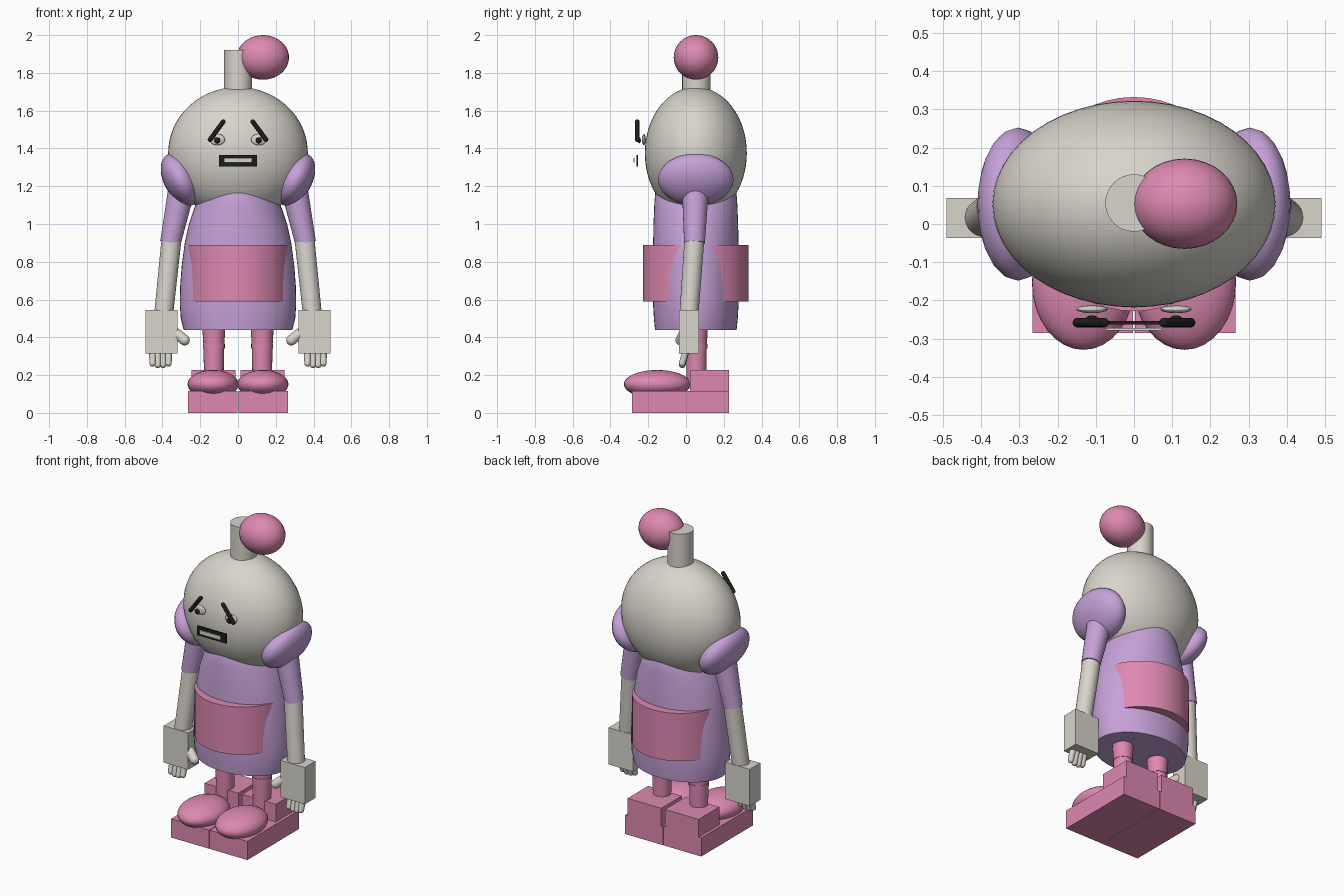
import bpy, bmesh, math
from mathutils import Vector, Matrix

if "Cube" in bpy.data.objects:
    bpy.data.objects.remove(bpy.data.objects["Cube"])


def material(name, rgb):
    m = bpy.data.materials.new(name)
    m.diffuse_color = (*rgb, 1)
    m.use_nodes = True
    m.node_tree.nodes["Principled BSDF"].inputs["Base Color"].default_value = m.diffuse_color
    return m


GREY = material("warm_grey", (0.69, 0.66, 0.60))
PINK = material("pink", (0.73, 0.25, 0.44))
PURPLE = material("lilac", (0.57, 0.36, 0.69))
BLACK = material("black", (0.012, 0.012, 0.012))


def finish(name, bm, mat, smooth=True):
    bmesh.ops.recalc_face_normals(bm, faces=bm.faces)
    me = bpy.data.meshes.new(name)
    bm.to_mesh(me)
    bm.free()
    me.materials.append(mat)
    ob = bpy.data.objects.new(name, me)
    bpy.context.collection.objects.link(ob)
    if smooth:
        bpy.context.view_layer.objects.active = ob
        ob.select_set(True)
        bpy.ops.object.shade_smooth_by_angle(angle=math.radians(40))
        ob.select_set(False)
    return ob


def ellipsoid(name, loc, radii, mat, tilt=0, seg=32, rings=20):
    bm = bmesh.new()
    bmesh.ops.create_uvsphere(bm, u_segments=seg, v_segments=rings, radius=1)
    m = Matrix.Translation(loc) @ Matrix.Rotation(tilt, 4, 'Y') @ Matrix.Diagonal((*radii, 1))
    bmesh.ops.transform(bm, matrix=m, verts=bm.verts)
    return finish(name, bm, mat)


def box(name, lo, hi, mat):
    bm = bmesh.new()
    bmesh.ops.create_cube(bm, size=1)
    lo, hi = Vector(lo), Vector(hi)
    size = [abs(c) for c in hi - lo]
    m = Matrix.Translation((lo + hi) / 2) @ Matrix.Diagonal((*size, 1))
    bmesh.ops.transform(bm, matrix=m, verts=bm.verts)
    return finish(name, bm, mat, False)


def tube(name, a, b, r1, r2, mat, seg=24, round_end=False):
    """Tapered cylinder from a to b, optionally with ball ends."""
    a, b = Vector(a), Vector(b)
    rot = (b - a).to_track_quat('Z', 'Y').to_matrix().to_4x4()
    bm = bmesh.new()
    bmesh.ops.create_cone(bm, cap_ends=True, segments=seg, radius1=r1, radius2=r2,
                          depth=(b - a).length, matrix=Matrix.Translation((a + b) / 2) @ rot)
    if round_end:
        for p, r in ((a, r1), (b, r2)):
            bmesh.ops.create_uvsphere(bm, u_segments=seg, v_segments=10, radius=r,
                                      matrix=Matrix.Translation(p) @ rot)
    return finish(name, bm, mat)


def loft(name, sections, mat, cy=0.052, seg=48):
    """Stack of elliptical sections (z, rx, ry)."""
    bm = bmesh.new()
    rings = []
    for z, rx, ry in sections:
        rings.append([bm.verts.new((rx * math.cos(t), cy + ry * math.sin(t), z))
                      for t in (2 * math.pi * i / seg for i in range(seg))])
    for lo, hi in zip(rings, rings[1:]):
        for i in range(seg):
            j = (i + 1) % seg
            bm.faces.new((lo[i], lo[j], hi[j], hi[i]))
    bm.faces.new(rings[0])
    bm.faces.new(rings[-1])
    return finish(name, bm, mat)


# Head, stem and bobble
ellipsoid("head", (0, 0.052, 1.375), (0.37, 0.27, 0.35), GREY, seg=48, rings=32)
tube("stem", (0, 0.055, 1.65), (0, 0.055, 1.92), 0.075, 0.075, GREY, 32)
ellipsoid("bobble", (0.132, 0.053, 1.882), (0.138, 0.118, 0.118), PINK)

# Dress and the band that pokes through it as front and back panels
loft("dress", [(0.44, 0.288, 0.216), (0.50, 0.303, 0.222), (0.57, 0.308, 0.226),
               (0.66, 0.307, 0.228), (0.78, 0.298, 0.228), (0.90, 0.282, 0.226),
               (1.00, 0.260, 0.224), (1.10, 0.226, 0.220), (1.18, 0.185, 0.214),
               (1.24, 0.14, 0.18)], PURPLE)
loft("apron_band", [(0.59, 0.277, 0.28), (0.89, 0.277, 0.28)], PINK)

# Mouth and teeth
box("mouth", (-0.10, -0.263, 1.305), (0.10, -0.254, 1.364), BLACK)
box("teeth", (-0.073, -0.279, 1.325), (0.073, -0.272, 1.350), GREY)

for s, side in ((-1, "left"), (1, "right")):
    # Eyes and brows
    ellipsoid(f"eye_{side}", (s * 0.11, -0.223, 1.447), (0.041, 0.010, 0.030), GREY, seg=24, rings=12)
    ellipsoid(f"pupil_{side}", (s * 0.11, -0.247, 1.443), (0.016, 0.008, 0.016), BLACK, seg=16, rings=10)
    tube(f"brow_{side}", (s * 0.148, -0.258, 1.447), (s * 0.078, -0.258, 1.542),
         0.0125, 0.0125, BLACK, 12, True)

    # Shoulder puff, sleeve and forearm
    ellipsoid(f"shoulder_{side}", (s * 0.303, 0.052, 1.235), (0.09, 0.2, 0.15), PURPLE, s * math.radians(28), 24, 16)
    tube(f"sleeve_{side}", (s * 0.295, 0.05, 1.20), (s * 0.358, 0.045, 0.90), 0.072, 0.055, PURPLE)
    tube(f"forearm_{side}", (s * 0.350, 0.046, 0.94), (s * 0.396, 0.014, 0.50), 0.053, 0.050, GREY)

    # Hand, thumb and fingers
    box(f"hand_{side}", (s * 0.32, -0.037, 0.315), (s * 0.49, 0.068, 0.546), GREY)
    tube(f"thumb_{side}", (s * 0.325, -0.01, 0.42), (s * 0.283, -0.028, 0.385), 0.028, 0.028, GREY, 16, True)
    for i, (x, z) in enumerate(((0.452, 0.262), (0.425, 0.254), (0.397, 0.254), (0.368, 0.262))):
        tube(f"finger_{side}_{i + 1}", (s * x, 0.0, 0.33), (s * x, -0.02, z), 0.019, 0.017, GREY, 12, True)

    # Leg with a sock band
    x = s * 0.128
    tube(f"thigh_{side}", (x, 0.055, 0.355), (x, 0.055, 0.50), 0.055, 0.064, PINK)
    tube(f"sock_band_{side}", (x, 0.055, 0.342), (x, 0.055, 0.366), 0.058, 0.058, PINK)
    tube(f"shin_{side}", (x, 0.055, 0.15), (x, 0.055, 0.35), 0.051, 0.055, PINK)

    # Shoe: sole, heel and rounded toe
    box(f"sole_{side}", (s * 0.002, -0.285, 0), (s * 0.265, 0.227, 0.117), PINK)
    box(f"heel_{side}", (s * 0.013, 0.022, 0.11), (s * 0.247, 0.227, 0.228), PINK)
    ellipsoid(f"toe_{side}", (s * 0.132, -0.152, 0.152), (0.135, 0.177, 0.075), PINK)
